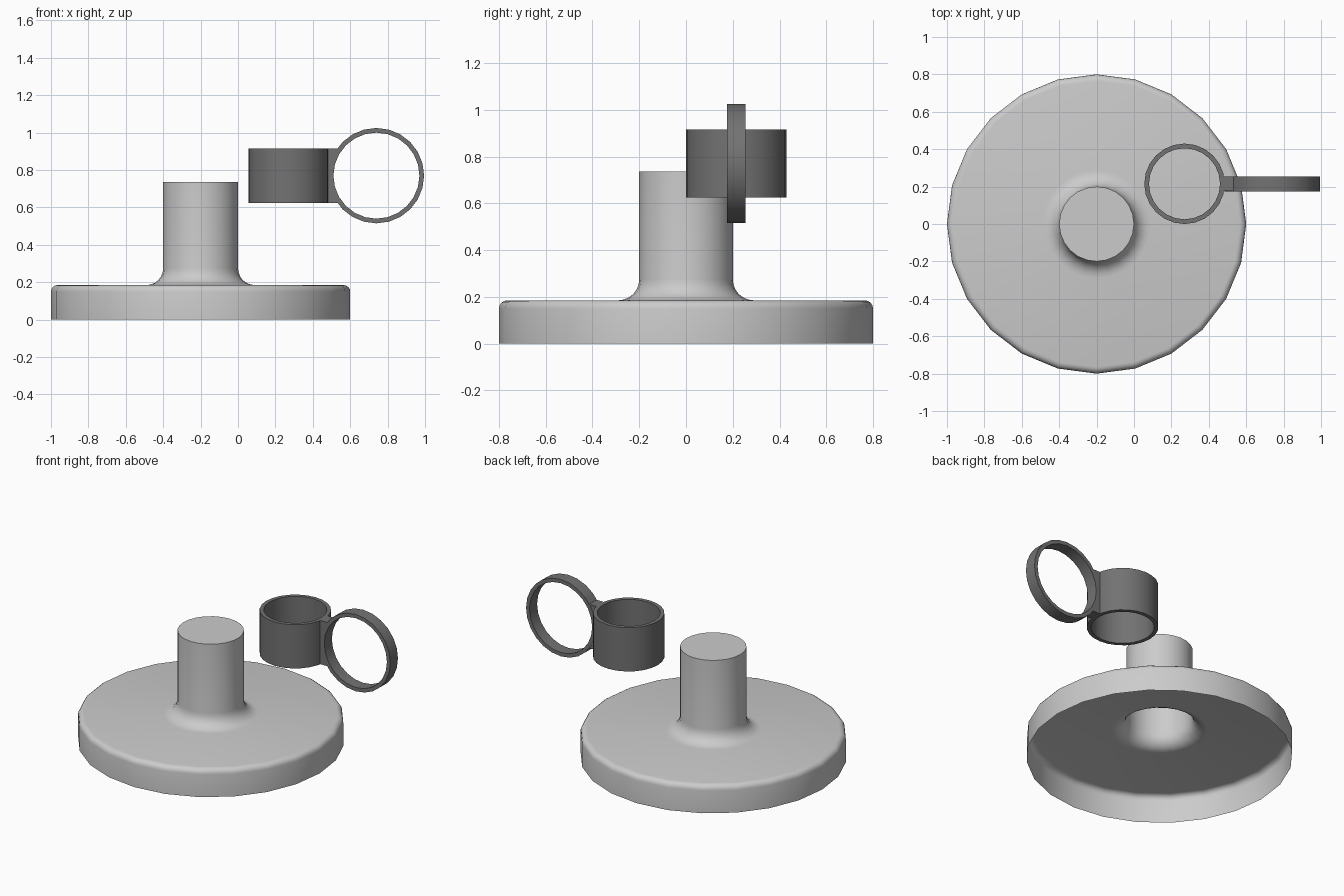
import bpy, bmesh, math
from mathutils import Matrix, Vector

if "Cube" in bpy.data.objects:
    bpy.data.objects.remove(bpy.data.objects["Cube"])


def material(name, v):
    m = bpy.data.materials.new(name)
    m.diffuse_color = (v, v, v, 1)
    m.use_nodes = True
    m.node_tree.nodes["Principled BSDF"].inputs["Base Color"].default_value = m.diffuse_color
    return m


LIGHT = material("light grey", 0.6)
DARK = material("dark grey", 0.17)
SIDES = 24


def finish(bm, name, mat, loc):
    me = bpy.data.meshes.new(name)
    bm.to_mesh(me)
    bm.free()
    me.materials.append(mat)
    ob = bpy.data.objects.new(name, me)
    ob.location = loc
    bpy.context.collection.objects.link(ob)
    bpy.ops.object.select_all(action='DESELECT')
    ob.select_set(True)
    bpy.context.view_layer.objects.active = ob
    bpy.ops.object.shade_smooth_by_angle(angle=math.radians(35))
    return ob


def revolve(name, profile, mat, loc, closed=False, rot=None):
    """Turn an (r, z) profile around z; r = 0 at the start makes a cap."""
    bm = bmesh.new()
    rings = []
    for r, z in profile:
        rings.append([bm.verts.new((r * math.cos(a), r * math.sin(a), z))
                      for a in (2 * math.pi * i / SIDES for i in range(SIDES))])
    pairs = list(zip(rings, rings[1:]))
    if closed:
        pairs.append((rings[-1], rings[0]))
    else:
        bm.faces.new(rings[0])
    for a, b in pairs:
        for i in range(SIDES):
            j = (i + 1) % SIDES
            bm.faces.new((a[i], b[i], b[j], a[j]))
    if closed:
        bmesh.ops.recalc_face_normals(bm, faces=bm.faces)
    if rot:
        bmesh.ops.transform(bm, matrix=rot, verts=bm.verts)
    return finish(bm, name, mat, loc)


def arc(cx, cz, r, a0, a1, n):
    return [(cx + r * math.cos(math.radians(a0 + (a1 - a0) * i / n)),
             cz + r * math.sin(math.radians(a0 + (a1 - a0) * i / n)))
            for i in range(n + 1)]


def tube(name, ro, ri, h, loc, rot=None):
    return revolve(name, [(ro, -h), (ro, h), (ri, h), (ri, -h)], DARK, loc, True, rot)


# Open-bottomed shell: capped post flaring into a round-edged base
profile = [(0.2, 0.735)]
profile += arc(0.29, 0.275, 0.09, 180, 270, 6)
profile += arc(0.765, 0.15, 0.035, 90, 0, 4)
profile += [(0.8, 0.0)]
revolve("base_and_post", profile, LIGHT, (-0.2, 0, 0))

# Upright sleeve
tube("sleeve", 0.215, 0.19, 0.145, (0.27, 0.215, 0.77))

# Finger-style ring facing front
tube("ring", 0.255, 0.23, 0.04, (0.74, 0.215, 0.77),
     Matrix.Rotation(math.radians(90), 4, 'X'))

# Connector between them, hollowed to follow the ring
bm = bmesh.new()
outline = [(0.475, 0.625)] + arc(0.74, 0.77, 0.253, 215, 145, 8) + [(0.475, 0.915)]
outline[1] = (outline[1][0], 0.625)
outline[-2] = (outline[-2][0], 0.915)
face = bm.faces.new([bm.verts.new((x, 0.176, z)) for x, z in outline])
out = bmesh.ops.extrude_face_region(bm, geom=[face])
bmesh.ops.translate(bm, vec=Vector((0, 0.078, 0)),
                    verts=[g for g in out["geom"] if isinstance(g, bmesh.types.BMVert)])
bmesh.ops.recalc_face_normals(bm, faces=bm.faces)
finish(bm, "connector", DARK, (0, 0, 0))
